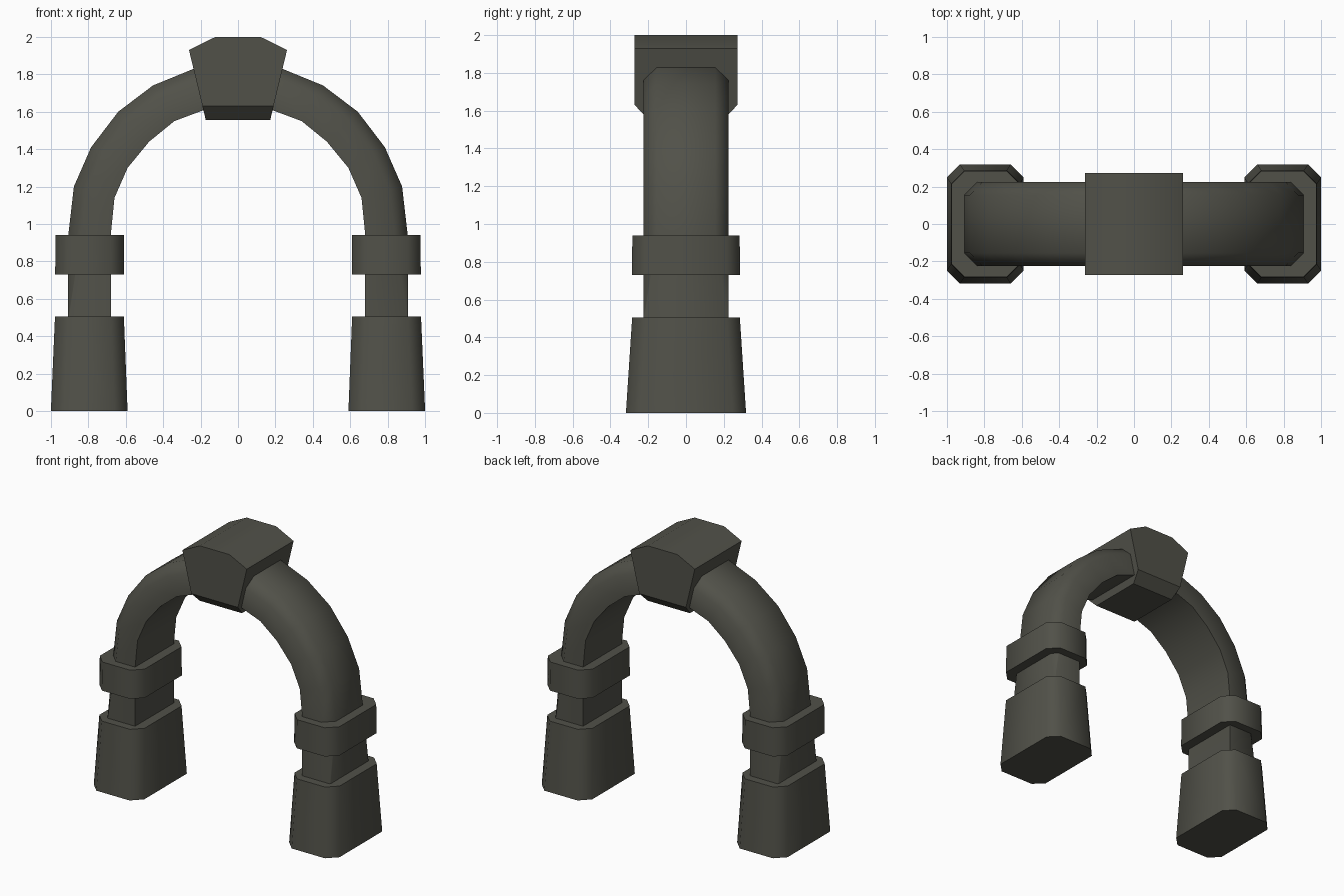
import bpy, bmesh
from mathutils import Vector

cube = bpy.data.objects.get("Cube")
if cube:
    bpy.data.objects.remove(cube)

stone = bpy.data.materials.new("dark_stone")
stone.use_nodes = True
color = (0.082, 0.082, 0.066, 1)
stone.diffuse_color = color
stone.node_tree.nodes["Principled BSDF"].inputs["Base Color"].default_value = color


def loft(name, rings, angle=0.87):
    """Skin a list of equal-sized closed rings and cap both ends."""
    bm = bmesh.new()
    loops = [[bm.verts.new(p) for p in ring] for ring in rings]
    for a, b in zip(loops, loops[1:]):
        for i in range(len(a)):
            j = (i + 1) % len(a)
            bm.faces.new((a[i], a[j], b[j], b[i]))
    bm.faces.new(loops[0])
    bm.faces.new(loops[-1])
    bmesh.ops.recalc_face_normals(bm, faces=bm.faces)
    mesh = bpy.data.meshes.new(name)
    bm.to_mesh(mesh)
    bm.free()
    mesh.materials.append(stone)
    obj = bpy.data.objects.new(name, mesh)
    bpy.context.collection.objects.link(obj)
    bpy.ops.object.select_all(action='DESELECT')
    obj.select_set(True)
    bpy.context.view_layer.objects.active = obj
    bpy.ops.object.shade_smooth_by_angle(angle=angle)
    return obj


def block_ring(x0, x1, w, z, c):
    """Rectangle with four cut corners."""
    return [(x0 + c, -w, z), (x1 - c, -w, z), (x1, c - w, z), (x1, w - c, z),
            (x1 - c, w, z), (x0 + c, w, z), (x0, w - c, z), (x0, c - w, z)]


def arch_ring(inner, outer, c, w=0.225):
    """Cross-section with only its two outer corners cut."""
    i, o = Vector((inner[0], 0, inner[1])), Vector((outer[0], 0, outer[1]))
    s = o - (o - i).normalized() * c
    y = Vector((0, 1, 0))
    return [i - y * w, s - y * w, o - y * (w - c), o + y * (w - c), s + y * w, i + y * w]


# Feet and bands on both legs
for side, sign in (("left", 1), ("right", -1)):
    parts = {
        "foot": [(0.59, 1.0, 0.318, 0, 0.07), (0.61, 0.978, 0.285, 0.505, 0.07)],
        "band": [(0.608, 0.977, 0.286, 0.73, 0.07), (0.61, 0.975, 0.284, 0.94, 0.07)],
    }
    for part, sections in parts.items():
        loft(f"{side}_{part}", [[(sign * x, y, z) for x, y, z in block_ring(*s)]
                                for s in sections])

# Arch with its necks, from one foot over to the other
stations = [((0.68, 0.5), (0.908, 0.5), 0.005), ((0.68, 0.94), (0.907, 0.94), 0.07),
            ((0.66, 1.14), (0.877, 1.2), 0.07), ((0.59, 1.3), (0.785, 1.41), 0.07),
            ((0.475, 1.44), (0.64, 1.6), 0.07), ((0.34, 1.55), (0.455, 1.74), 0.07),
            ((0.18, 1.61), (0.235, 1.83), 0.07)]
half = [arch_ring(*s) for s in stations]
mirrored = [[(-p.x, p.y, p.z) for p in ring] for ring in reversed(half)]
loft("arch", half + [arch_ring((0, 1.63), (0, 1.855), 0.07)] + mirrored)

# Keystone, widening upward with a shallow peaked top
keystone = [(0.172, 0.2, 1.555), (0.19, 0.272, 1.63), (0.262, 0.272, 1.93), (0.12, 0.272, 2.0)]
loft("keystone", [[(-x, -y, z), (x, -y, z), (x, y, z), (-x, y, z)] for x, y, z in keystone], 0.75)
